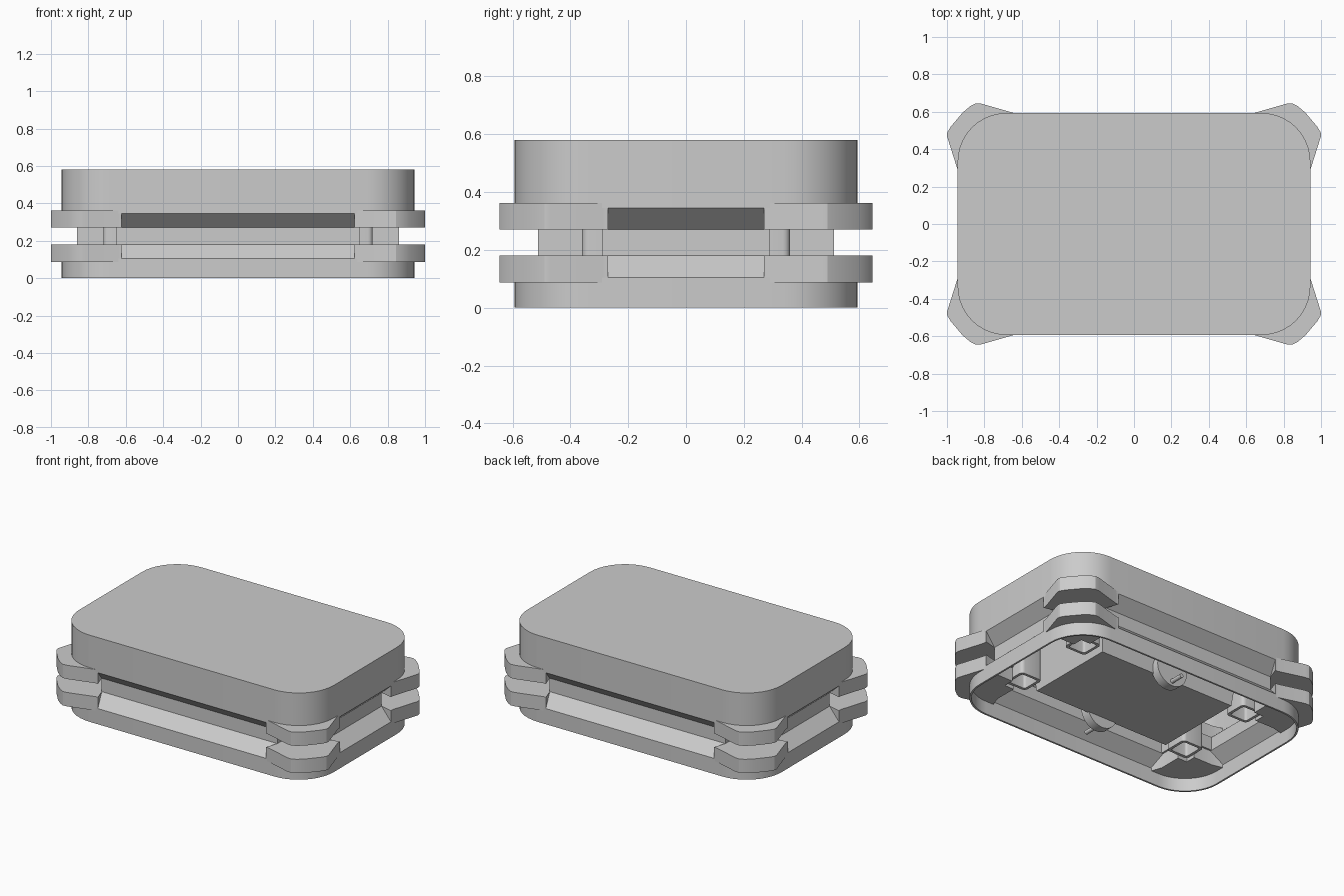
import bpy, bmesh, math

cube = bpy.data.objects.get("Cube")
if cube:
    bpy.data.objects.remove(cube, do_unlink=True)

grey = bpy.data.materials.new("plain_grey")
grey.use_nodes = True
grey.diffuse_color = (0.6, 0.6, 0.6, 1)
grey.node_tree.nodes["Principled BSDF"].inputs["Base Color"].default_value = (0.6, 0.6, 0.6, 1)

WALL = 0.012


def finish(name, bm):
    bmesh.ops.recalc_face_normals(bm, faces=bm.faces)
    mesh = bpy.data.meshes.new(name)
    bm.to_mesh(mesh)
    bm.free()
    mesh.materials.append(grey)
    obj = bpy.data.objects.new(name, mesh)
    bpy.context.collection.objects.link(obj)
    bpy.ops.object.select_all(action='DESELECT')
    obj.select_set(True)
    bpy.context.view_layer.objects.active = obj
    bpy.ops.object.shade_smooth_by_angle(angle=math.radians(25))


def rounded(hx, hy, r, cx=0, cy=0, n=10):
    """Outline of a rectangle with rounded corners."""
    pts = []
    for q, (sx, sy) in enumerate([(1, 1), (-1, 1), (-1, -1), (1, -1)]):
        for i in range(n + 1):
            a = math.pi / 2 * (q + i / n)
            pts.append((cx + sx * (hx - r) + r * math.cos(a),
                        cy + sy * (hy - r) + r * math.sin(a)))
    return pts


def box(hx, hy):
    return [(-hx, -hy), (hx, -hy), (hx, hy), (-hx, hy)]


def loft(name, rings, closed=False):
    """Bridge (outline, z) rings; closed joins the last ring to the first."""
    bm = bmesh.new()
    loops = [[bm.verts.new((x, y, z)) for x, y in pts] for pts, z in rings]
    pairs = list(zip(loops, loops[1:])) + ([(loops[-1], loops[0])] if closed else [])
    for a, b in pairs:
        for i in range(len(a)):
            j = (i + 1) % len(a)
            bm.faces.new((a[i], a[j], b[j], b[i]))
    if not closed:
        bm.faces.new(loops[0])
        bm.faces.new(loops[-1])
    finish(name, bm)


def prism(name, pts, z0, z1):
    loft(name, [(pts, z0), (pts, z1)])


# Outer shell: hollow lid and thin lower rim
outer = rounded(0.943, 0.593, 0.26)
inner = rounded(0.943 - WALL, 0.593 - WALL, 0.26 - WALL)
loft("lid", [(inner, 0.56), (inner, 0.345), (outer, 0.345), (outer, 0.58)])
loft("lower_rim", [(inner, 0), (outer, 0), (outer, 0.105), (inner, 0.105)], closed=True)


# Recessed groove walls on the four sides
def groove_wall(name, out, recess, w_out, w_in, along_x, sign):
    face = [(out, 0.105, w_out), (recess, 0.18, w_in), (recess, 0.27, w_in), (out, 0.345, w_out)]
    profile = face + [(d - WALL, z, w) for d, z, w in reversed(face)]
    bm = bmesh.new()
    a, b = [[bm.verts.new((side * w, sign * d, z) if along_x else (sign * d, side * w, z))
             for d, z, w in profile] for side in (-1, 1)]
    for i in range(len(a)):
        j = (i + 1) % len(a)
        bm.faces.new((a[i], a[j], b[j], b[i]))
    bm.faces.new(a)
    bm.faces.new(b)
    finish(name, bm)


for sign, name in ((-1, "front"), (1, "back")):
    groove_wall(name + "_groove_wall", 0.593, 0.512, 0.622, 0.65, True, sign)
for sign, name in ((-1, "right"), (1, "left")):
    groove_wall(name + "_groove_wall", 0.943, 0.86, 0.27, 0.29, False, sign)

# Corner bumpers, closing webs and hollow posts
bumper = [(0.622, 0.593), (0.64, 0.593), (0.815, 0.643), (0.845, 0.645), (0.875, 0.63), (0.915, 0.597),
          (0.98, 0.52), (0.998, 0.49), (1.0, 0.47), (0.943, 0.29), (0.943, 0.27),
          (0.86, 0.29), (0.72, 0.29), (0.72, 0.36), (0.65, 0.36), (0.65, 0.512)]
side_web = [(0.86, 0.29), (0.71, 0.29), (0.71, 0.29 - WALL), (0.86, 0.29 - WALL)]
end_web = [(0.65, 0.35), (0.65, 0.512), (0.65 - WALL, 0.512), (0.65 - WALL, 0.35)]
for sx, side in ((1, "left"), (-1, "right")):
    for sy, end in ((1, "back"), (-1, "front")):
        label = end + "_" + side

        def place(pts):
            return [(sx * x, sy * y) for x, y in pts]

        prism(label + "_lower_bumper", place(bumper), 0.087, 0.18)
        prism(label + "_upper_bumper", place(bumper), 0.27, 0.362)
        prism(label + "_side_web", place(side_web), 0.18, 0.27)
        prism(label + "_end_web", place(end_web), 0.18, 0.27)
        post_out = rounded(0.08, 0.08, 0.025, sx * 0.64, sy * 0.28, 4)
        post_in = rounded(0.062, 0.062, 0.015, sx * 0.64, sy * 0.28, 4)
        loft(label + "_post", [(post_in, 0.45), (post_in, 0.11), (post_out, 0.11), (post_out, 0.565)])

# Tapered inner block hanging under the lid
loft("inner_block", [(box(0.51, 0.31), 0.105), (box(0.56, 0.36), 0.565)])


# Rounded tabs with outward pins on the block
def rod(name, r, y0, y1, z, n):
    bm = bmesh.new()
    bmesh.ops.create_cone(bm, cap_ends=True, segments=n, radius1=r, radius2=r, depth=abs(y1 - y0))
    for v in bm.verts:
        x, y, h = v.co
        v.co = (x, (y0 + y1) / 2 + h, z + y)
    finish(name, bm)


for sy, end in ((1, "back"), (-1, "front")):
    rod(end + "_tab", 0.115, sy * 0.3, sy * 0.36, 0.15, 32)
    rod(end + "_pin", 0.014, sy * 0.35, sy * 0.45, 0.065, 12)
